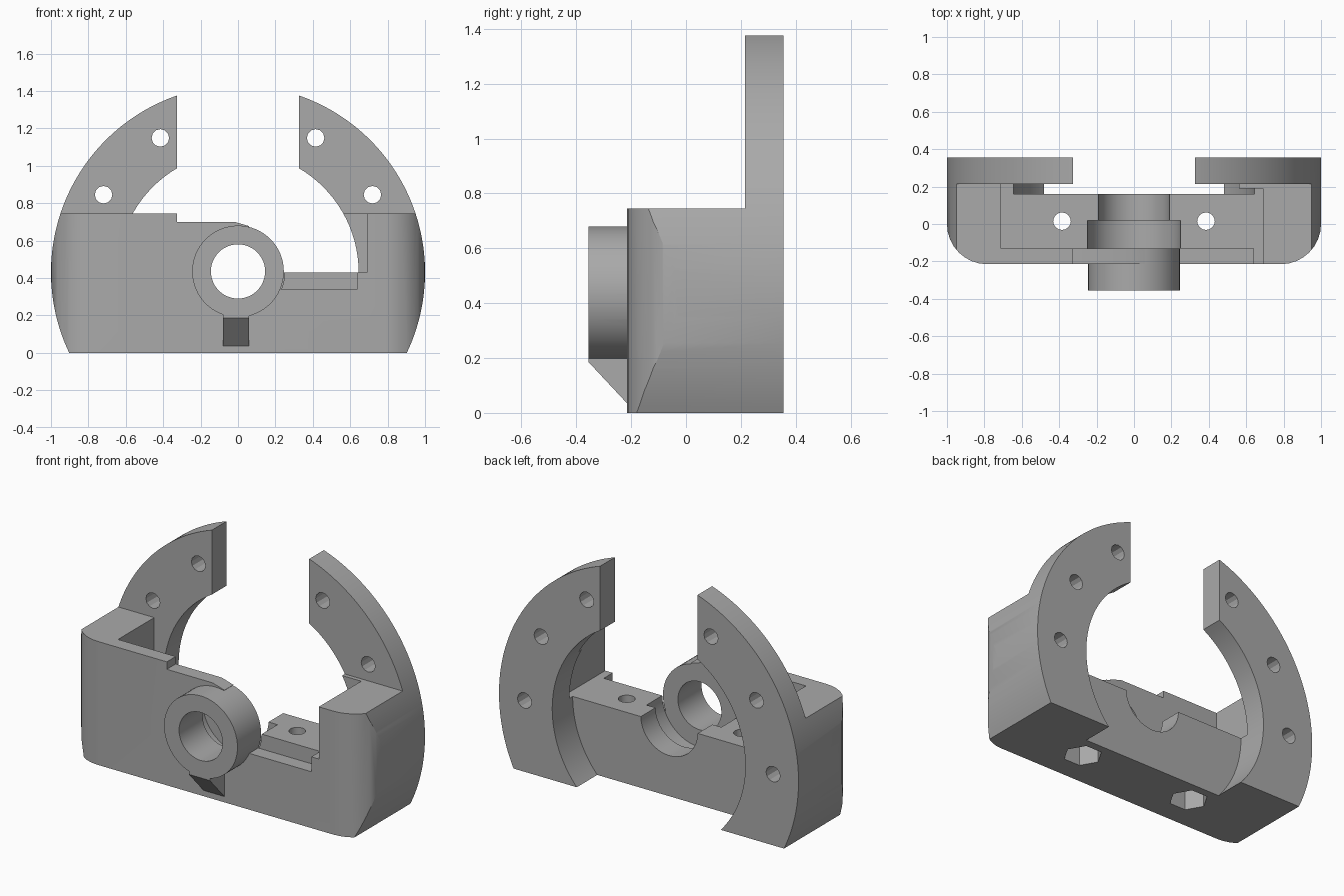
import bpy, bmesh, math
from mathutils import Vector

if "Cube" in bpy.data.objects:
    bpy.data.objects.remove(bpy.data.objects["Cube"], do_unlink=True)

AXIS_Z = 0.43      # height of the main bore axis
FRONT, WALL, SEAT, PLATE, BACK = -0.215, -0.13, 0.16, 0.215, 0.355

grey = bpy.data.materials.new("plain_grey")
grey.use_nodes = True
grey.diffuse_color = (0.4, 0.4, 0.4, 1)
grey.node_tree.nodes["Principled BSDF"].inputs["Base Color"].default_value = (0.4, 0.4, 0.4, 1)


def prism(name, points, low, high, axis="y"):
    """Extrude a 2D outline along an axis from low to high."""
    place = {"x": lambda p, d: (d, p[0], p[1]),
             "y": lambda p, d: (p[0], d, p[1]),
             "z": lambda p, d: (p[0], p[1], d)}[axis]
    bm = bmesh.new()
    base = bm.faces.new([bm.verts.new(place(p, low)) for p in points])
    top = bmesh.ops.extrude_face_region(bm, geom=[base])["geom"]
    shift = Vector(place((0, 0), high - low))
    bmesh.ops.translate(bm, vec=shift, verts=[v for v in top if isinstance(v, bmesh.types.BMVert)])
    bmesh.ops.recalc_face_normals(bm, faces=bm.faces)
    mesh = bpy.data.meshes.new(name)
    bm.to_mesh(mesh)
    bm.free()
    mesh.materials.append(grey)
    obj = bpy.data.objects.new(name, mesh)
    bpy.context.collection.objects.link(obj)
    return obj


def arc(cx, cy, r, start, end, steps):
    return [(cx + r * math.cos(math.radians(start + (end - start) * i / steps)),
             cy + r * math.sin(math.radians(start + (end - start) * i / steps)))
            for i in range(steps + 1)]


def circle(cx, cy, r, sides):
    return arc(cx, cy, r, 0, 360, sides)[:-1]


def rect(x0, x1, y0, y1):
    return [(x0, y0), (x1, y0), (x1, y1), (x0, y1)]


def combine(target, tool, mode="DIFFERENCE"):
    """Boolean the tool into the target, then drop the tool."""
    mod = target.modifiers.new("combine", "BOOLEAN")
    mod.operation, mod.solver, mod.object = mode, "EXACT", tool
    bpy.context.view_layer.objects.active = target
    bpy.ops.object.modifier_apply(modifier=mod.name)
    bpy.data.objects.remove(tool, do_unlink=True)


# Main body: round disc with a flat foot
foot = math.degrees(math.asin(AXIS_Z))
body = prism("motor_mount_body", arc(0, AXIS_Z, 1, -foot, 180 + foot, 120), FRONT, BACK)

# Rounded front corners, seen from above
r = PLATE
plan = arc(-1 + r, 0, r, 180, 270, 8) + arc(1 - r, 0, r, 270, 360, 8) + [(1.02, 0.1), (1.02, 0.5), (-1.02, 0.5), (-1.02, 0.1)]
combine(body, prism("corner_tool", plan, -0.1, 1.5, "z"), "INTERSECT")

# Flat top of the block, gap between the arms, and the rear bore
combine(body, prism("top_tool", rect(-1.2, 1.2, 0.745, 1.6), -0.5, PLATE))
combine(body, prism("gap_tool", rect(-0.325, 0.325, 0.7, 1.6), -0.5, 0.6))
combine(body, prism("bore_tool", circle(0, AXIS_Z, 0.645, 96), SEAT, 0.6))

# Cavity behind the front wall, deeper on the right side
combine(body, prism("cavity_tool", rect(-0.71, 0.69, AXIS_Z, 0.9), WALL, 0.19))
combine(body, prism("deep_cavity_tool", rect(-0.71, -0.4, AXIS_Z, 0.9), 0.1, PLATE))

# Open part of the front wall: sloped end, ledge and lower step
opening = [(-0.17, 0.745), (-0.17, 0.9), (0.69, 0.9), (0.69, AXIS_Z), (0.64, AXIS_Z),
           (0.64, 0.34), (0.0, 0.34), (0.0, 0.6), (0.06, 0.677)]
combine(body, prism("opening_tool", opening, -0.5, WALL))

# Hub and its support rib
combine(body, prism("hub", circle(0, 0.435, 0.245, 64), -0.355, WALL), "UNION")
rib = [(-0.355, 0.185), (FRONT, 0.035), (-0.18, 0.035), (-0.18, 0.25), (-0.355, 0.22)]
combine(body, prism("rib", rib, -0.08, 0.06, "x"), "UNION")

# Shaft hole and stepped bearing trough
combine(body, prism("shaft_tool", circle(0, 0.435, 0.145, 48), -0.5, 0.5))
combine(body, prism("bearing_tool", circle(0, 0.435, 0.25, 64), WALL, 0.02))
combine(body, prism("collar_tool", circle(0, 0.435, 0.19, 64), 0.0, 0.3))

# Screw holes on both sides
for side in (-1, 1):
    x = side * 0.385
    combine(body, prism("screw_tool", circle(x, 0.015, 0.047, 16), -0.1, 0.6, "z"))
    combine(body, prism("nut_tool", circle(x, 0.015, 0.11, 6), -0.1, 0.12, "z"))
    for angle in (0, 30, 60):
        hx = side * 0.83 * math.cos(math.radians(angle))
        hz = AXIS_Z + 0.83 * math.sin(math.radians(angle))
        combine(body, prism("rim_hole_tool", circle(hx, hz, 0.047, 12), PLATE - 0.01, 0.5))

body.select_set(True)
bpy.context.view_layer.objects.active = body
bpy.ops.object.shade_smooth_by_angle(angle=math.radians(25))
